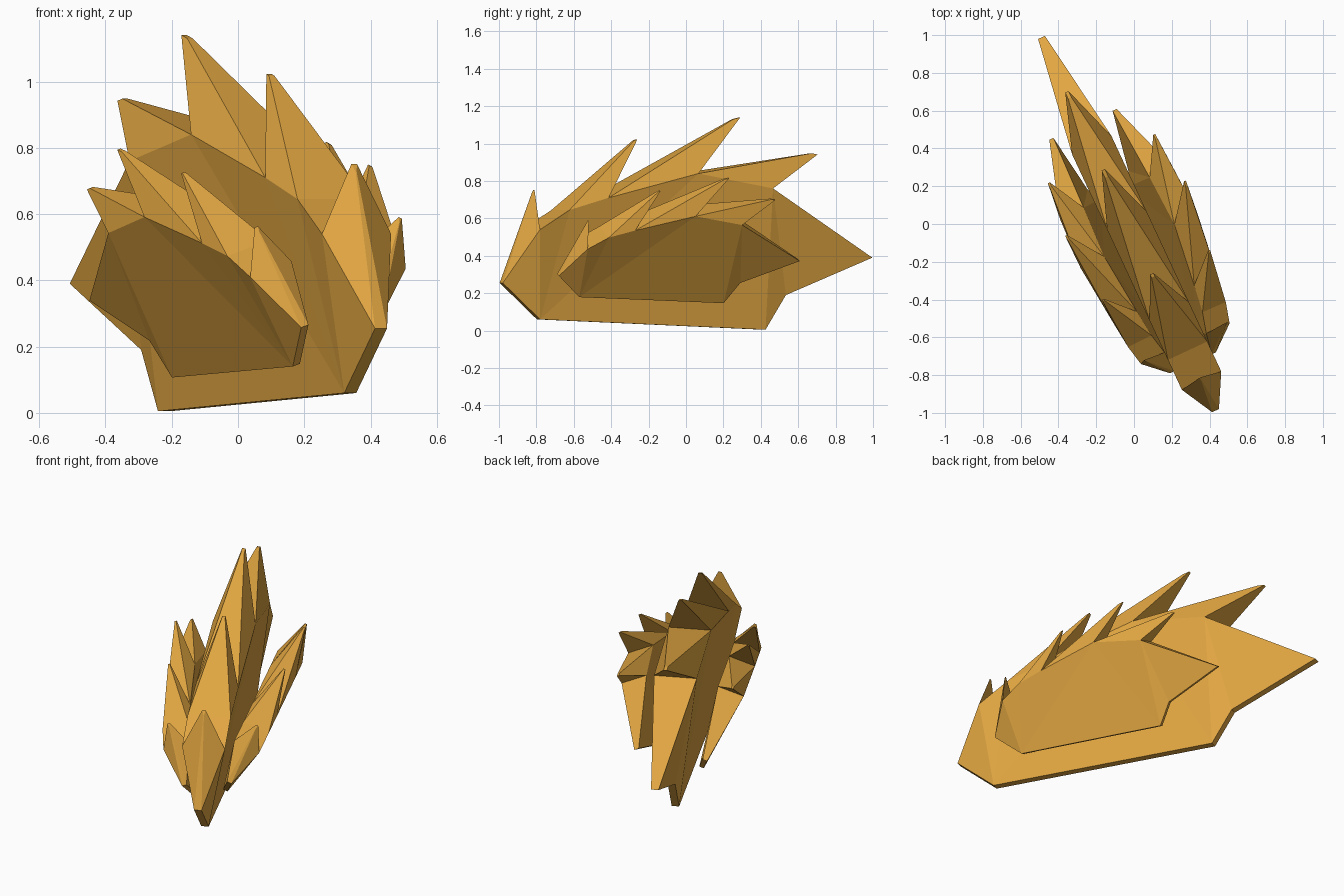
import bpy, bmesh
from math import radians
from mathutils import Matrix, Vector

cube = bpy.data.objects.get("Cube")
if cube:
    bpy.data.objects.remove(cube, do_unlink=True)

gold = bpy.data.materials.new("golden_yellow")
gold.use_nodes = True
color = (0.75, 0.38, 0.053, 1)
gold.diffuse_color = color
gold.node_tree.nodes["Principled BSDF"].inputs["Base Color"].default_value = color

# Side profile of one crest: length, height, half thickness
THIN, WIDE = 0.02, 0.115
PROFILE = [
    (-1.09, 0.255, THIN),   # front point
    (-0.87, 0.06, THIN),
    (0.46, 0.005, THIN),
    (0.58, 0.19, THIN),
    (1.09, 0.39, THIN),     # back point
    (0.46, 0.76, WIDE),     # upper ridge, back to front
    (0.02, 0.84, WIDE),
    (-0.51, 0.71, WIDE),
    (-0.74, 0.645, WIDE),
    (-0.915, 0.54, WIDE),
]
MID_HEIGHT = 0.3225

# Ridge segment index -> spike tip (length, height)
SPIKES = {5: (0.755, 0.945), 6: (0.295, 1.135), 7: (-0.3, 1.02), 9: (-0.905, 0.74)}


def make_crest(name, centre, yaw, tilt, scale):
    """Spiked slab, narrow along its lower edge and wide along its ridge."""
    bm = bmesh.new()
    sides = [[bm.verts.new((s * h, u, z - MID_HEIGHT)) for u, z, h in PROFILE]
             for s in (1, -1)]
    left, right = sides
    bm.faces.new(left)
    bm.faces.new(right[::-1])
    count = len(PROFILE)
    for i in range(count):
        j = (i + 1) % count
        quad = [left[j], left[i], right[i], right[j]]
        if i not in SPIKES:
            bm.faces.new(quad)
            continue
        # Draw the ridge segment out to a small blunt tip
        u, z = SPIKES[i]
        middle = sum((v.co for v in quad), Vector()) / 4
        tip = [bm.verts.new(Vector((0, u, z - MID_HEIGHT)) + (v.co - middle) * 0.08)
               for v in quad]
        bm.faces.new(tip)
        for k in range(4):
            n = (k + 1) % 4
            bm.faces.new((quad[k], quad[n], tip[n], tip[k]))
    bmesh.ops.triangulate(bm, faces=bm.faces[:])
    bmesh.ops.recalc_face_normals(bm, faces=bm.faces[:])
    bm.transform(Matrix.Translation(centre)
                 @ Matrix.Rotation(radians(yaw), 4, "Z")
                 @ Matrix.Rotation(radians(tilt), 4, "Y")
                 @ Matrix.Scale(scale, 4))
    mesh = bpy.data.meshes.new(name)
    bm.to_mesh(mesh)
    bm.free()
    mesh.materials.append(gold)
    bpy.context.collection.objects.link(bpy.data.objects.new(name, mesh))


# Large middle crest and two smaller ones leaning outwards
make_crest("middle_crest", (-0.029, 0, MID_HEIGHT), 25, 0, 1)
make_crest("left_crest", (0.16, -0.04, 0.3375), 23.6, 23.5, 0.638)
make_crest("right_crest", (-0.118, -0.167, 0.3025), 26.2, -19, 0.638)
